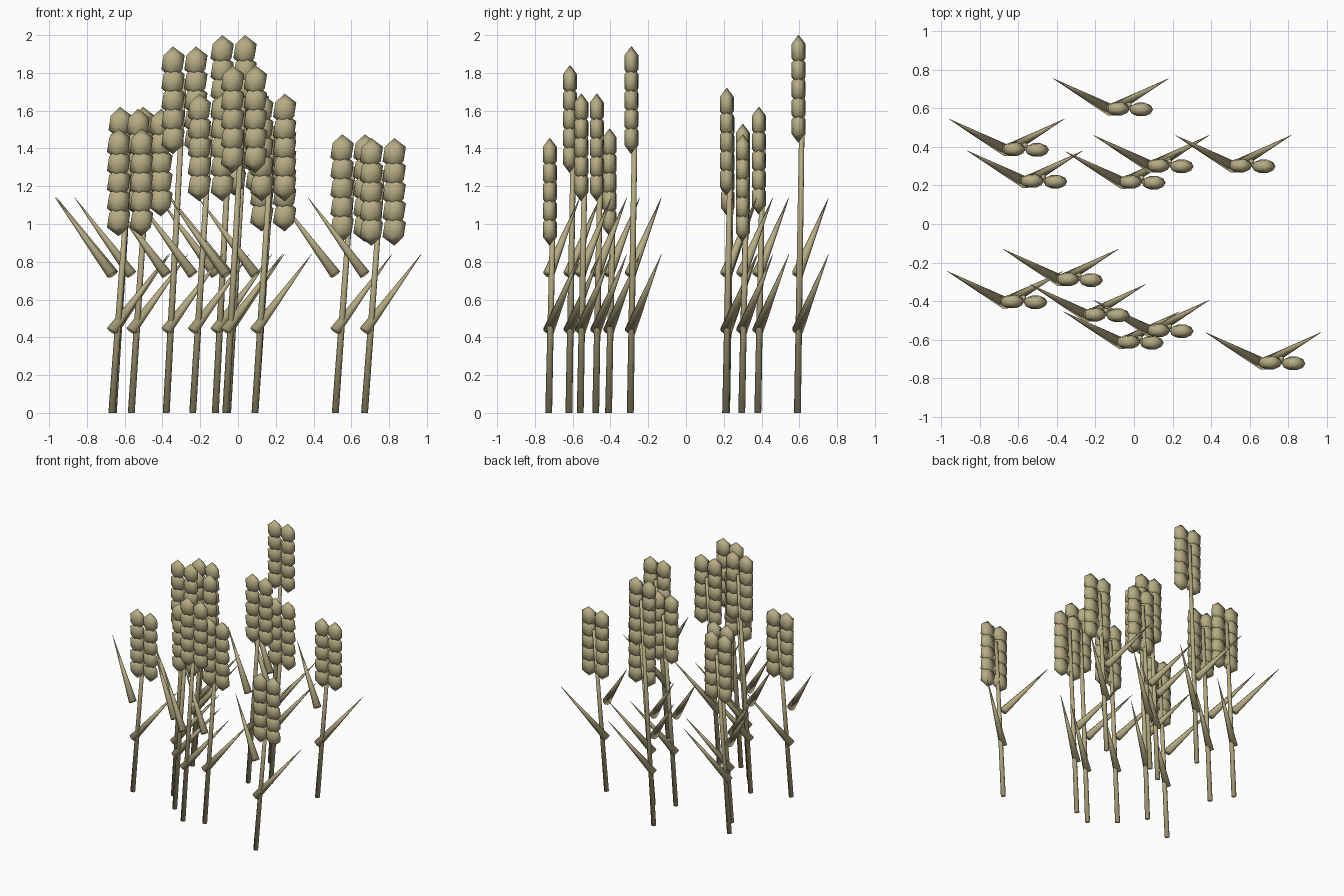
import bpy, bmesh
from mathutils import Vector, Matrix

old = bpy.data.objects.get("Cube")
if old:
    bpy.data.objects.remove(old, do_unlink=True)

straw = bpy.data.materials.new("straw")
straw.use_nodes = True
straw.diffuse_color = (0.47, 0.41, 0.23, 1)
bsdf = straw.node_tree.nodes["Principled BSDF"]
bsdf.inputs["Base Color"].default_value = straw.diffuse_color
bsdf.inputs["Roughness"].default_value = 0.8


def finish(name, bm, location):
    """Turn a bmesh into a smooth object in the straw colour."""
    for face in bm.faces:
        face.smooth = True
    mesh = bpy.data.meshes.new(name)
    bm.to_mesh(mesh)
    bm.free()
    mesh.materials.append(straw)
    obj = bpy.data.objects.new(name, mesh)
    obj.location = location
    bpy.context.collection.objects.link(obj)


def rod(name, start, end, r1, r2, location):
    """Tapered round rod between two points."""
    start, end = Vector(start), Vector(end)
    axis = end - start
    bm = bmesh.new()
    place = Matrix.Translation((start + end) / 2) @ axis.to_track_quat("Z", "Y").to_matrix().to_4x4()
    bmesh.ops.create_cone(bm, cap_ends=True, segments=8, radius1=r1, radius2=r2,
                          depth=axis.length, matrix=place)
    finish(name, bm, location)


def ear(name, offset, top, location):
    """Column of five overlapping faceted kernels."""
    half = 0.085
    bm = bmesh.new()
    for i in range(5):
        centre = Vector((offset[0], offset[1], top - half - 0.1 * i))
        bmesh.ops.create_icosphere(bm, subdivisions=1, radius=1,
                                   matrix=Matrix.Translation(centre)
                                   @ Matrix.Diagonal((0.069, 0.041, half, 1)))
    finish(name, bm, location)


# Each stalk: base x, base y, top height
stalks = [
    (-0.12, 0.59, 2.0), (-0.66, 0.38, 1.62), (0.09, 0.295, 1.53),
    (0.515, 0.295, 1.475), (-0.565, 0.215, 1.61), (-0.055, 0.21, 1.72),
    (-0.38, -0.295, 1.94), (-0.668, -0.41, 1.505), (-0.24, -0.478, 1.69),
    (0.09, -0.56, 1.69), (-0.065, -0.62, 1.84), (0.67, -0.727, 1.455),
]

for n, (x, y, top) in enumerate(stalks, 1):
    base = (x, y, 0)
    # Leaning stem
    rod(f"stem_{n}", (0, 0, 0), (0.095, 0.028, top - 0.17), 0.019, 0.014, base)
    # Pointed leaves, the right one set higher
    for side, sign, z in (("left", 1, 0.435), ("right", -1, 0.735)):
        rod(f"{side}_leaf_{n}", (0, 0, z), (0.3 * sign, 0.165, z + 0.405), 0.031, 0.001, base)
    # Pair of ears
    ear(f"right_ear_{n}", (0.036, 0.008), top, base)
    ear(f"left_ear_{n}", (0.157, 0.004), top, base)
